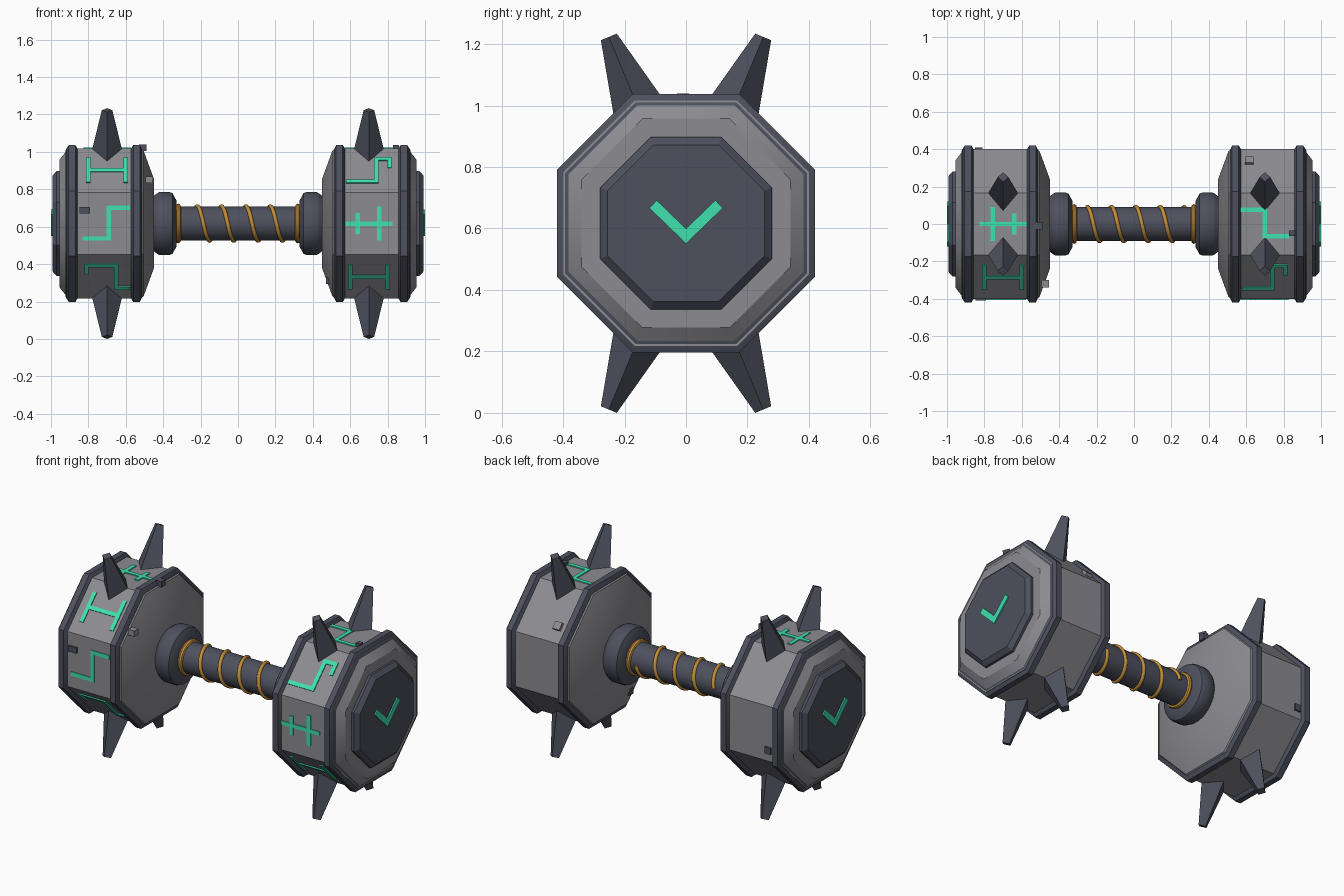
import bpy, bmesh
from math import pi, cos, sin, radians, hypot, atan2
from mathutils import Matrix, Vector

if "Cube" in bpy.data.objects:
    bpy.data.objects.remove(bpy.data.objects["Cube"], do_unlink=True)

CZ = 0.617          # height of the bar axis
HEAD_X = 0.70       # centre of each head
FLAT = 0.40         # axis to flat side of a head


def material(name, rgb):
    m = bpy.data.materials.new(name)
    m.use_nodes = True
    m.diffuse_color = (*rgb, 1)
    m.node_tree.nodes["Principled BSDF"].inputs["Base Color"].default_value = (*rgb, 1)
    return m


DARK = material("dark steel", (0.075, 0.08, 0.11))
GREY = material("grey stone", (0.26, 0.26, 0.285))
GREEN = material("glowing green", (0.05, 0.75, 0.42))
GOLD = material("gold wire", (0.55, 0.27, 0.04))


def finish(bm, name, mat):
    bmesh.ops.recalc_face_normals(bm, faces=bm.faces)
    me = bpy.data.meshes.new(name)
    bm.to_mesh(me)
    bm.free()
    me.materials.append(mat)
    ob = bpy.data.objects.new(name, me)
    ob.location.z = CZ
    bpy.context.collection.objects.link(ob)
    return ob


def lathe(name, profile, sides, mat, s=1):
    """Closed solid around the x axis; profile is (x, distance to flat)."""
    bm = bmesh.new()
    rings = []
    for x, flat in profile:
        r = flat / cos(pi / sides)
        rings.append([bm.verts.new((s * x, r * cos(a), r * sin(a)))
                      for a in ((i + 0.5) * 2 * pi / sides for i in range(sides))])
    for a, b in zip(rings, rings[1:]):
        for i in range(sides):
            j = (i + 1) % sides
            bm.faces.new((a[i], a[j], b[j], b[i]))
    bm.faces.new(rings[0])
    bm.faces.new(rings[-1])
    return finish(bm, name, mat)


def strokes(name, paths, frame, width, mat):
    """Thin raised bars along paths drawn in the xy plane of a frame."""
    bm = bmesh.new()
    for path in paths:
        for (u0, v0), (u1, v1) in zip(path, path[1:]):
            size = Matrix.Diagonal((hypot(u1 - u0, v1 - v0) + width, width, 0.008, 1))
            turn = Matrix.Rotation(atan2(v1 - v0, u1 - u0), 4, 'Z')
            move = Matrix.Translation(((u0 + u1) / 2, (v0 + v1) / 2, 0))
            bmesh.ops.create_cube(bm, size=1, matrix=frame @ move @ turn @ size)
    return finish(bm, name, mat)


def frame_from(u, v, n, origin):
    m = Matrix((u, v, n)).transposed().to_4x4()
    m.translation = origin
    return m


def chip(name, pos, size, tilt, mat):
    bm = bmesh.new()
    m = (Matrix.Translation(pos) @ Matrix.Rotation(radians(tilt), 4, 'X')
         @ Matrix.Diagonal((*size, 1)))
    bmesh.ops.create_cube(bm, size=1, matrix=m)
    return finish(bm, name, mat)


# Rune shapes: u runs along x, v around the head
RUNE_H = [[(-.1, -.08), (-.1, .08)], [(.1, -.08), (.1, .08)], [(-.1, 0), (.1, 0)]]
RUNE_STEP = [[(-.12, -.08), (.01, -.08), (.01, .085), (.11, .085)]]
RUNE_STEP_DOWN = [[(-.12, .075), (0, .075), (0, -.065), (.12, -.065)]]
RUNE_HOOK = [[(-.11, -.085), (.04, -.085), (.04, .085), (.11, .085), (.11, .03)]]
RUNE_HOOK_DOWN = [[(-.11, .03), (-.11, .085), (.05, .085), (.05, -.085), (.11, -.085)]]
RUNE_CROSS = [[(-.115, 0), (.115, 0)], [(.055, -.08), (.055, .08)], [(-.06, -.045), (-.06, .045)]]
RUNE_CROSS_FLIP = [[(-u, v) for u, v in p] for p in RUNE_CROSS]

# Runes by face angle: 0 is front, 90 is top
RUNES = {
    -1: {90: RUNE_CROSS_FLIP, 45: RUNE_H, 0: RUNE_STEP, -45: RUNE_HOOK_DOWN},
    1: {90: RUNE_STEP_DOWN, 45: RUNE_HOOK, 0: RUNE_CROSS, -45: RUNE_H},
}

# Both heads
for s, side in ((1, "left"), (-1, "right")):
    lathe(f"{side}_head", [(.45, .24), (.505, .39), (.52, FLAT), (.92, FLAT),
                           (.92, .385), (.955, .34)], 8, GREY, s)
    lathe(f"{side}_inner_band", [(.51, .39), (.525, .42), (.56, .42), (.575, .395)], 8, DARK, s)
    lathe(f"{side}_outer_band", [(.855, .395), (.87, .42), (.905, .42), (.922, .39)], 8, DARK, s)
    lathe(f"{side}_end_plate", [(.95, .28), (.97, .28), (.993, .255)], 8, DARK, s)
    lathe(f"{side}_collar", [(.33, .125), (.35, .162), (.365, .168), (.42, .168),
                             (.435, .16), (.46, .14)], 24, DARK, s)

    # V mark on the end plate
    end = frame_from((0, 1, 0), (0, 0, 1), (1, 0, 0), (s * .996, 0, 0))
    strokes(f"{side}_end_mark", [[(-.095, .05), (0, -.042), (.095, .05)]], end, .035, GREEN)

    # Runes on the front-facing sides
    for deg, rune in RUNES[s].items():
        a = radians(deg)
        n = Vector((0, -cos(a), sin(a)))
        v = Vector((0, sin(a), cos(a)))
        face = frame_from((1, 0, 0), v, n, n * (FLAT + .002) + Vector((s * HEAD_X, 0, 0)))
        strokes(f"{side}_rune_{deg}", rune, face, .024, GREEN)

    # Four-sided spikes on the corners above and below
    for i, deg in enumerate((-22.5, 22.5, 157.5, 202.5)):
        bm = bmesh.new()
        low, high = .34, .656
        m = (Matrix.Translation((s * HEAD_X, 0, 0)) @ Matrix.Rotation(radians(deg), 4, 'X')
             @ Matrix.Translation((0, 0, (low + high) / 2)))
        bmesh.ops.create_cone(bm, cap_ends=True, segments=4, radius1=.1, radius2=.028,
                              depth=high - low, matrix=m)
        finish(bm, f"{side}_spike_{i + 1}", DARK)

    # Gold ring beside the collar
    bpy.ops.mesh.primitive_torus_add(major_radius=.092, minor_radius=.014, major_segments=32,
                                     minor_segments=8, location=(s * .32, 0, CZ),
                                     rotation=(0, pi / 2, 0))
    bpy.context.object.name = f"{side}_gold_ring"
    bpy.context.object.data.materials.append(GOLD)

# Handle
lathe("handle", [(-.46, .09), (.46, .09)], 24, DARK)

# Gold wire wound around the handle
curve = bpy.data.curves.new("wire_wrap", 'CURVE')
curve.dimensions = '3D'
curve.bevel_depth = .011
curve.bevel_resolution = 2
curve.use_fill_caps = True
spline = curve.splines.new('POLY')
turns, steps = 4, 128
spline.points.add(steps)
for i, p in enumerate(spline.points):
    t = i / steps
    a = 2 * pi * turns * t
    p.co = (-.25 + .52 * t, .092 * cos(a), .092 * sin(a), 1)
curve.materials.append(GOLD)
wire = bpy.data.objects.new("wire_wrap", curve)
wire.location.z = CZ
bpy.context.collection.objects.link(wire)

# Small stone and steel chips on the heads
small = (.04, .04, .035)
for i, (pos, size, tilt, mat) in enumerate((
        ((-.475, -.32, .235), small, 0, GREY),
        ((.617, .335, .235), (.045, .03, .045), 45, GREY),
        ((-.51, -.01, .405), small, 0, DARK),
        ((-.82, -.40, .07), (.055, .02, .035), 0, DARK),
        ((.49, -.15, -.305), small, 0, DARK),
        ((.845, -.05, .405), (.03, .03, .03), 0, DARK),
        ((-.83, .40, -.1), (.04, .02, .04), 0, DARK))):
    chip(f"chip_{i + 1}", pos, size, tilt, mat)

# Smooth rounded parts, keep edges sharp
bpy.ops.object.select_all(action='DESELECT')
for ob in bpy.context.scene.objects:
    if ob.type == 'MESH':
        ob.select_set(True)
        bpy.context.view_layer.objects.active = ob
bpy.ops.object.shade_smooth_by_angle(angle=radians(30))
